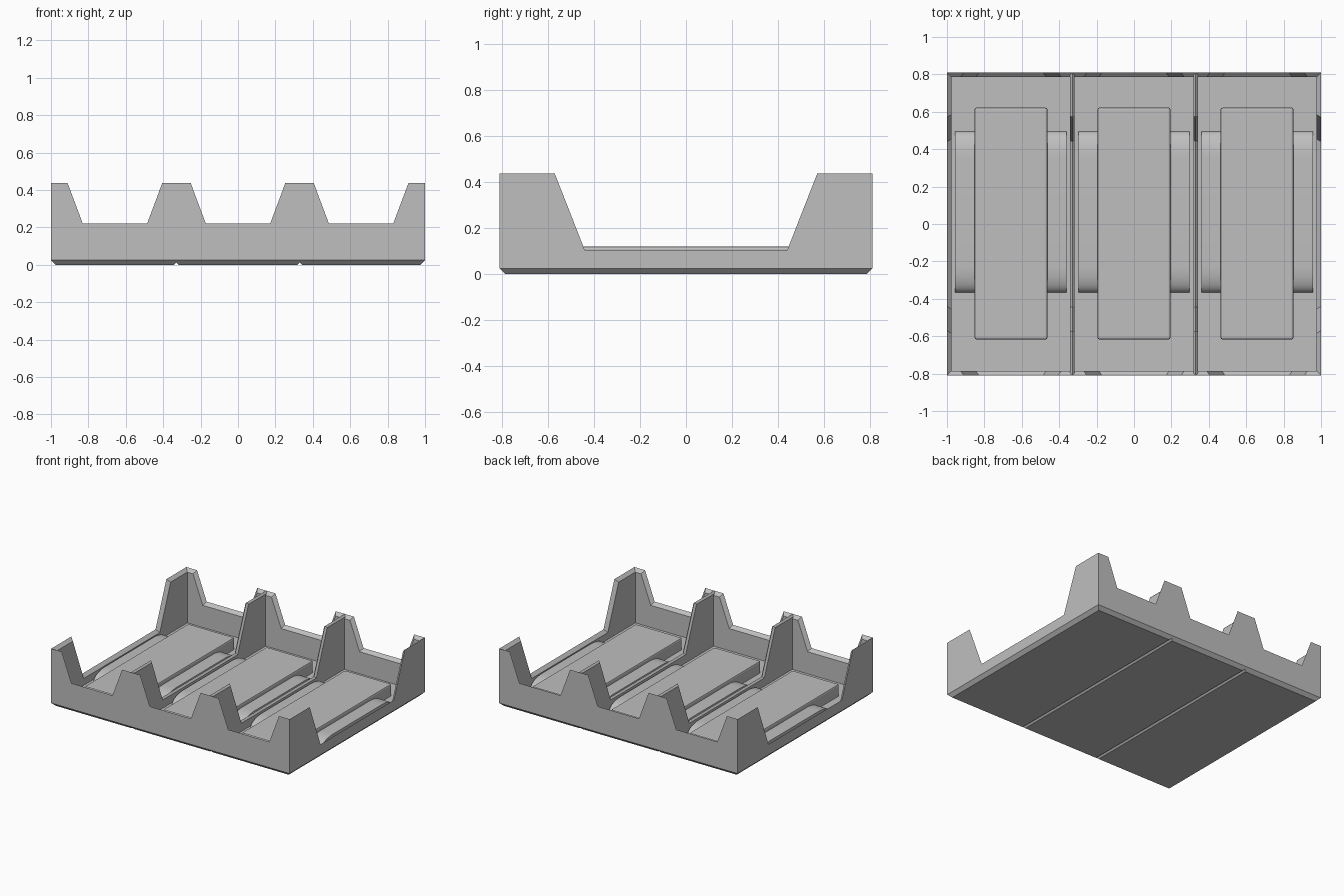
import bpy, bmesh, math

if "Cube" in bpy.data.objects:
    bpy.data.objects.remove(bpy.data.objects["Cube"], do_unlink=True)

grey = bpy.data.materials.new("light grey")
grey.use_nodes = True
colour = (0.52, 0.52, 0.52, 1)
grey.diffuse_color = colour
grey.node_tree.nodes["Principled BSDF"].inputs["Base Color"].default_value = colour

HX, HY = 1.0, 0.81          # half width and half depth
LIP = 0.025                 # wall thickness and stacking chamfer
FLOOR = 0.03
TOP = 0.437
CELL = 0.658                # spacing of the three bays


def loft(name, rings):
    """Solid skinned through rings of equal point count."""
    bm = bmesh.new()
    loops = [[bm.verts.new(p) for p in ring] for ring in rings]
    n = len(loops[0])
    for a, b in zip(loops, loops[1:]):
        for i in range(n):
            j = (i + 1) % n
            bm.faces.new((a[i], a[j], b[j], b[i]))
    bm.faces.new(loops[0])
    bm.faces.new(loops[-1])
    bmesh.ops.recalc_face_normals(bm, faces=bm.faces)
    mesh = bpy.data.meshes.new(name)
    bm.to_mesh(mesh)
    bm.free()
    obj = bpy.data.objects.new(name, mesh)
    bpy.context.collection.objects.link(obj)
    mesh.materials.append(grey)
    return obj


def rect(x0, x1, y0, y1, z):
    return [(x0, y0, z), (x1, y0, z), (x1, y1, z), (x0, y1, z)]


def outline(half, centres, wide, narrow, low, drop):
    """Wall silhouette with trapezoid cut-outs, shrunk by drop."""
    grow = 0.7 * drop
    pts = [(-half, LIP), (-half, TOP - drop)]
    for c in centres:
        pts += [(c - wide - grow, TOP - drop), (c - narrow - grow, low - drop),
                (c + narrow + grow, low - drop), (c + wide + grow, TOP - drop)]
    return pts + [(half, TOP - drop), (half, LIP)]


def end_ring(y, drop):
    pts = outline(HX, (-CELL, 0, CELL), 0.253, 0.172, 0.22, drop)
    return [(u, y, z) for u, z in pts]


def side_ring(x, drop):
    pts = outline(HY, (0,), 0.57, 0.44, 0.105, drop)
    return [(x, u, z) for u, z in pts]


# Base slab with chamfered lower edge
mid = LIP / 2
loft("base_slab", [
    rect(-HX + mid, HX - mid, -HY + mid, HY - mid, mid),
    rect(-HX, HX, -HY, HY, LIP),
    rect(-HX, HX, -HY, HY, FLOOR)])

# Three feet leaving V grooves between them
edges = (-HX, -0.33, 0.33, HX)
for i in range(3):
    left, right = edges[i], edges[i + 1]
    in_l = mid if i == 0 else 0
    in_r = mid if i == 2 else 0
    loft(f"foot_{i + 1}", [
        rect(left + in_l + mid, right - in_r - mid, -HY + LIP, HY - LIP, 0),
        rect(left + in_l, right - in_r, -HY + mid, HY - mid, mid)])

# Outer walls, chamfered on the inside of their top edge
for s, end, side in ((-1, "front", "right"), (1, "back", "left")):
    loft(f"{end}_wall", [end_ring(s * HY, 0), end_ring(s * (HY - LIP), LIP * 0.9)])
    loft(f"{side}_wall", [side_ring(s * HX, 0), side_ring(s * (HX - LIP), LIP * 0.9)])

# Ridged dividers between the bays
for name, x in (("right_divider", -0.33), ("left_divider", 0.33)):
    loft(name, [side_ring(x - mid, mid), side_ring(x, 0), side_ring(x + mid, mid)])

# Raised pad and low rounded hump in each bay
for i, cx in enumerate((-CELL, 0, CELL)):
    pad = loft(f"pad_{i + 1}", [
        rect(cx - 0.195, cx + 0.195, -0.617, 0.622, z) for z in (0.02, 0.12)])
    bevel = pad.modifiers.new("rounded_edges", "BEVEL")
    bevel.width = 0.01
    bevel.segments = 2

    rise, run = 0.06, 0.14
    arc = [math.radians(a) for a in range(0, 91, 10)]
    profile = [(-0.365, 0.02)]
    profile += [(-0.365 + run * (1 - math.cos(a)), FLOOR + rise * math.sin(a)) for a in arc]
    profile += [(0.495 - run * (1 - math.cos(a)), FLOOR + rise * math.sin(a)) for a in reversed(arc)]
    profile.append((0.495, 0.02))
    hump = loft(f"hump_{i + 1}", [[(cx + dx, y, z) for y, z in profile] for dx in (-0.298, 0.298)])

    bpy.ops.object.select_all(action="DESELECT")
    hump.select_set(True)
    bpy.context.view_layer.objects.active = hump
    bpy.ops.object.shade_smooth_by_angle(angle=math.radians(35))
